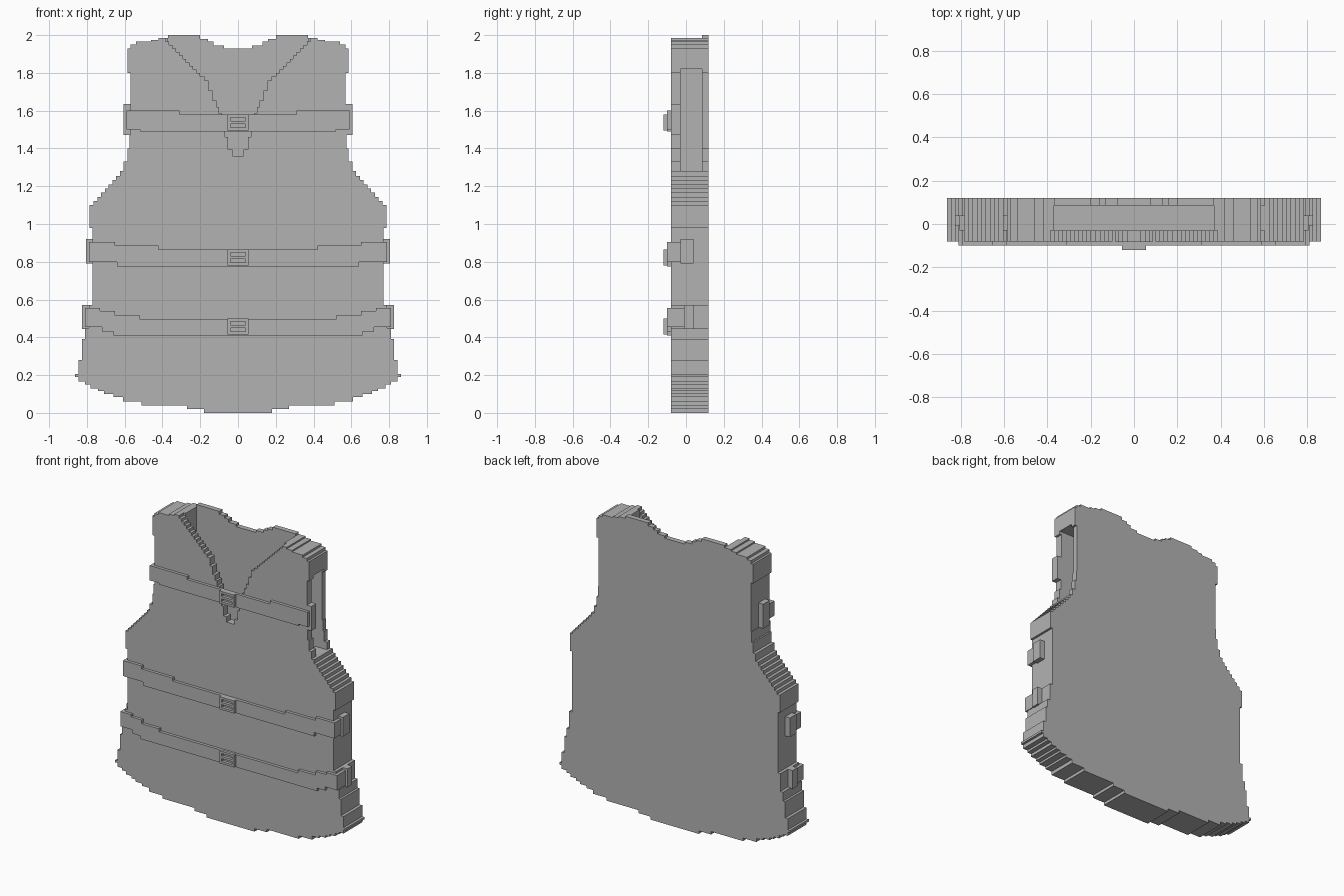
import bpy, bmesh

cube = bpy.data.objects.get("Cube")
if cube:
    bpy.data.objects.remove(cube, do_unlink=True)

# One plain grey for the whole vest
GREY = (0.45, 0.45, 0.45, 1)
mat = bpy.data.materials.new("plain_grey")
mat.use_nodes = True
mat.diffuse_color = GREY
bsdf = mat.node_tree.nodes["Principled BSDF"]
bsdf.inputs["Base Color"].default_value = GREY
bsdf.inputs["Roughness"].default_value = 0.8


def finish(bm, name):
    bmesh.ops.recalc_face_normals(bm, faces=bm.faces)
    mesh = bpy.data.meshes.new(name)
    bm.to_mesh(mesh)
    bm.free()
    mesh.materials.append(mat)
    obj = bpy.data.objects.new(name, mesh)
    bpy.context.collection.objects.link(obj)
    return obj


def slab(name, outline, y0, y1):
    """Extrude an x-z outline from y0 to y1."""
    bm = bmesh.new()
    face = bm.faces.new([bm.verts.new((x, y0, z)) for x, z in outline])
    moved = bmesh.ops.extrude_face_region(bm, geom=[face])["geom"]
    verts = [v for v in moved if isinstance(v, bmesh.types.BMVert)]
    bmesh.ops.translate(bm, verts=verts, vec=(0, y1 - y0, 0))
    return finish(bm, name)


def box(name, x, y, z):
    (x0, x1), (z0, z1) = x, z
    return slab(name, [(x0, z0), (x1, z0), (x1, z1), (x0, z1)], *y)


def flip(points):
    return [(-x, z) for x, z in points]


def symmetric(half):
    return half + flip(half)[::-1]


def stairs(points, step=0.0185):
    """Turn a sloping path into small right-angled steps."""
    out = [points[0]]
    for (xa, za), (xb, zb) in zip(points, points[1:]):
        n = max(1, round(min(abs(xb - xa), abs(zb - za)) / step))
        for i in range(1, n + 1):
            x, z = xa + (xb - xa) * i / n, za + (zb - za) * i / n
            out += [(out[-1][0], z), (x, z)]
    return out


# Stepped side silhouette: half width of each row and the row's lower edge
rows = [(.18, 0), (.27, .02), (.51, .04), (.61, .06), (.66, .085), (.71, .1),
        (.74, .115), (.78, .13), (.81, .15), (.845, .165), (.862, .19),
        (.845, .205), (.825, .28), (.81, .39), (.79, .45), (.77, .57), (.785, .98)]
rows += [(.765 - .02 * i, 1.1 + .022 * i) for i in range(8)]
rows += [(.605, 1.28), (.585, 1.33), (.575, 1.4), (.57, 1.47), (.585, 1.8),
         (.57, 1.93), (.54, 1.95), (.46, 1.965), (.42, 1.975)]
TOP = 1.985
side = []
for (w, z), (_, z_next) in zip(rows, rows[1:] + [(0, TOP)]):
    side += [(w, z), (w, z_next)]

# Panel depths
FRONT, LINING, BACK_IN, BACK = -.08, -.03, .085, .12

# Back panel with scooped neck
neck = [(.37, TOP), (.37, 2), (.2, 2), (.2, 1.98), (.16, 1.98), (.16, 1.965),
        (.13, 1.965), (.13, 1.945), (.075, 1.945), (.075, 1.93)]
slab("back_panel", symmetric(side + neck), BACK_IN, BACK)

# Front panel with stepped V neck
vee = stairs([(.385, TOP), (.2, 1.8), (.155, 1.76), (.115, 1.655), (.085, 1.585),
              (.053, 1.46), (.03, 1.395), (.015, 1.36)])
slab("front_panel", symmetric(side + vee), FRONT, LINING)

# Walls between the panels: right side closed, left side open at the armhole
ARM_LOW, ARM_HIGH = 1.28, 1.82
inner = [(.52, ARM_LOW), (.72, 1), (.72, .2), (.5, .1), (0, .1), (0, 0)]
shoulder_in = [(.37, TOP), (.37, ARM_HIGH)]
slab("right_side_wall", flip(side + shoulder_in + [(.52, ARM_HIGH)] + inner),
     LINING, BACK_IN)
slab("left_side_wall", [p for p in side if p[1] <= ARM_LOW] + inner, LINING, BACK_IN)
slab("left_shoulder", [(.585, ARM_HIGH)] + [p for p in side if p[1] > ARM_HIGH]
     + shoulder_in, LINING, BACK_IN)


def strap(name, bottom, top, body, end, loop, wrap_z, wrap_y, loop_y):
    """Front belt with stepped edges, a buckle, and wrapped ends with loops."""
    lower, upper = [], []
    for (w, z), (_, z_next) in zip(bottom, bottom[1:] + [wrap_z[:1] * 2]):
        lower += [(w, z), (w, z_next)]
    for (w, z), (_, z_next) in zip(top, top[1:] + [wrap_z[1:] * 2]):
        upper += [(w, z), (w, z_next)]
    half = lower + [(end, wrap_z[0]), (end, wrap_z[1])] + upper[::-1]
    slab(name + "_strap", symmetric(half), -.1, FRONT)
    for label, s, i in (("left", 1, 0), ("right", -1, 1)):
        box(f"{name}_{label}_strap_end", (s * (body - .02), s * end),
            (FRONT, wrap_y[i]), wrap_z)
        box(f"{name}_{label}_loop", (s * (body - .02), s * loop[0]), loop_y[i], loop[1:])

    # Buckle frame with two slots
    z0, h = bottom[0][1] + .005, .085
    for i in range(3):
        z = z0 + i * (h - .015) / 2
        box(f"{name}_buckle_bar", (-.04, .04), (-.12, -.1), (z, z + .015))
    for s in (-1, 1):
        box(f"{name}_buckle_side", (s * .04, s * .055), (-.12, -.1), (z0, z0 + h))


strap("chest", [(.52, 1.49)], [(.31, 1.58)], .57, .59, (.605, 1.47, 1.635),
      (1.5, 1.6), (-.065, -.01), ((-.08, -.03), (-.03, .04)))
strap("waist", [(.64, .775)], [(.42, .865), (.65, .885)], .77, .79, (.805, .79, .92),
      (.8, .905), (-.01, -.01), ((-.03, .04),) * 2)
strap("hip", [(.66, .41), (.72, .43)], [(.52, .495), (.65, .515), (.73, .54)],
      .79, .81, (.825, .445, .57), (.455, .555), (-.01, -.01), ((-.01, .04),) * 2)
